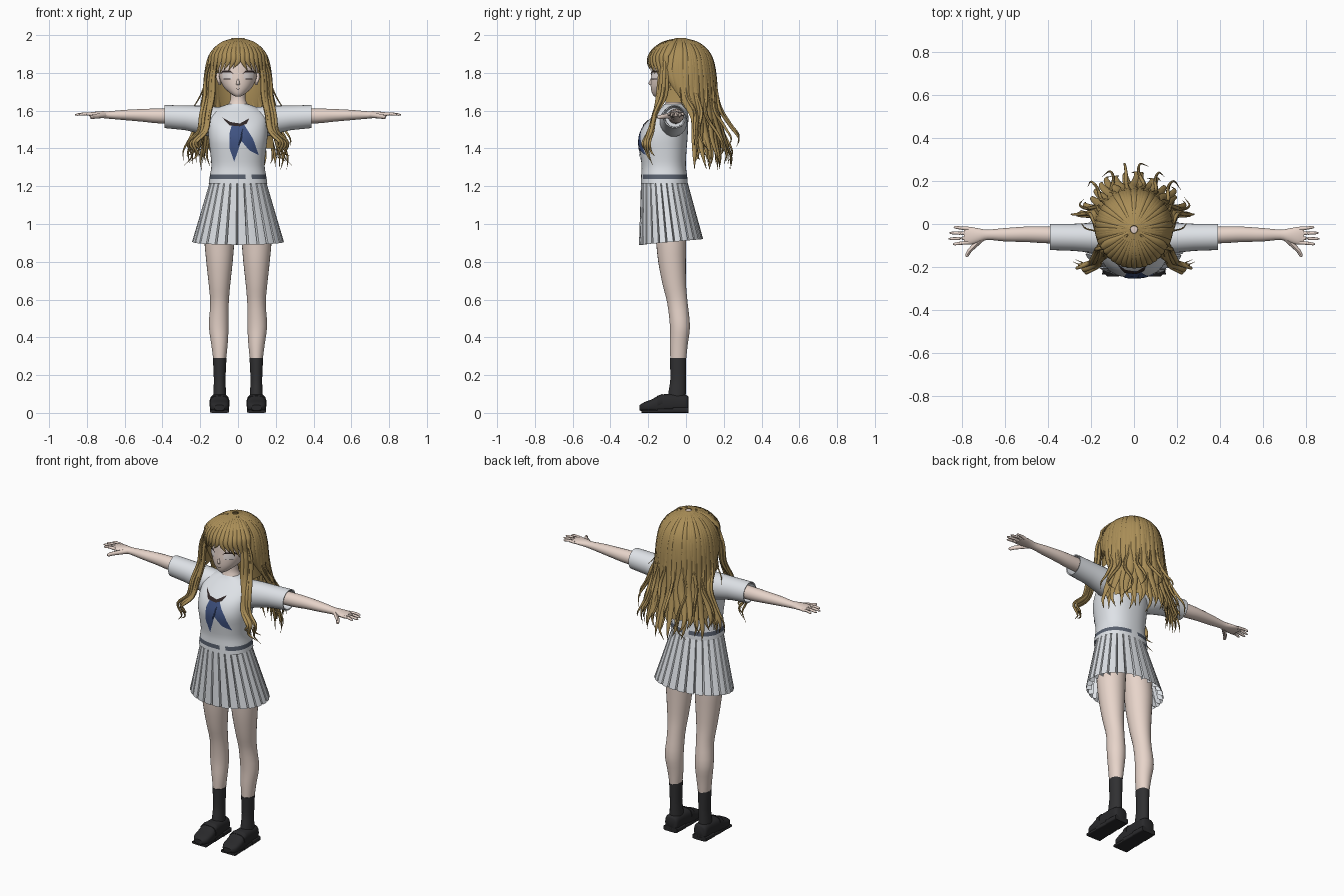
import bpy, bmesh, math, random
from mathutils import Vector
from mathutils.bvhtree import BVHTree

random.seed(4)
cube = bpy.data.objects.get("Cube")
if cube:
    bpy.data.objects.remove(cube)
made = []


def material(name, rgb):
    m = bpy.data.materials.new(name)
    m.use_nodes = True
    m.diffuse_color = (*rgb, 1)
    bsdf = m.node_tree.nodes["Principled BSDF"]
    bsdf.inputs["Base Color"].default_value = (*rgb, 1)
    bsdf.inputs["Roughness"].default_value = 0.8
    return m


skin = material("skin", (0.80, 0.66, 0.59))
blond = material("dark blond hair", (0.40, 0.27, 0.095))
white = material("white cloth", (0.77, 0.80, 0.84))
slate = material("slate band", (0.10, 0.12, 0.16))
blue = material("blue scarf", (0.05, 0.085, 0.22))
sock_black = material("sock charcoal", (0.03, 0.03, 0.032))
shoe_black = material("shoe black", (0.022, 0.022, 0.024))
lash_dark = material("lash dark", (0.03, 0.02, 0.02))
eye_pale = material("eye pale", (0.85, 0.78, 0.76))


def finish(name, bm, *mats, mirror=False):
    bmesh.ops.recalc_face_normals(bm, faces=bm.faces)
    me = bpy.data.meshes.new(name)
    bm.to_mesh(me)
    bm.free()
    for m in mats:
        me.materials.append(m)
    ob = bpy.data.objects.new(name, me)
    bpy.context.collection.objects.link(ob)
    if mirror:
        ob.modifiers.new("Mirror", "MIRROR")
    made.append(ob)
    return ob


def spline(pts, n):
    """Smooth curve through points of any dimension."""
    p = [Vector(q) for q in pts]
    p = [p[0] * 2 - p[1]] + p + [p[-1] * 2 - p[-2]]
    out = []
    for a, b, c, d in zip(p, p[1:], p[2:], p[3:]):
        for i in range(n):
            t = i / n
            out.append(0.5 * (b * 2 + (c - a) * t + (a * 2 - b * 5 + c * 4 - d) * t * t
                              + (b * 3 - a - c * 3 + d) * t ** 3))
    return out + [p[-2]]


def skin_rings(bm, rings, caps=True):
    vs = [[bm.verts.new(co) for co in r] for r in rings]
    n = len(vs[0])
    for a, b in zip(vs, vs[1:]):
        for i in range(n):
            j = (i + 1) % n
            bm.faces.new((a[i], a[j], b[j], b[i]))
    if caps:
        bm.faces.new(vs[0])
        bm.faces.new(vs[-1])


def loft(bm, rings, axis="z", seg=28, power=2.0, smooth=3, caps=True):
    """Rings are (position, centre 1, centre 2, radius 1, radius 2) along an axis."""
    out = []
    for k, c1, c2, r1, r2 in (spline(rings, smooth) if smooth else rings):
        ring = []
        for i in range(seg):
            a = math.tau * i / seg
            c, s = math.cos(a), math.sin(a)
            u = c1 + r1 * math.copysign(abs(c) ** (2 / power), c)
            v = c2 + r2 * math.copysign(abs(s) ** (2 / power), s)
            ring.append({"z": (u, v, k), "x": (k, u, v), "y": (u, k, v)}[axis])
        out.append(ring)
    skin_rings(bm, out, caps)


def part(name, rings, mat, mirror=False, **kw):
    bm = bmesh.new()
    loft(bm, rings, **kw)
    return finish(name, bm, mat, mirror=mirror)


def tube(bm, pts, width, thick, taper, n=4, seg=8):
    """Flattened tapering tube whose flat side faces away from the head axis."""
    path = spline(pts, n)
    rings = []
    for i, p in enumerate(path):
        t = (path[min(i + 1, len(path) - 1)] - path[max(i - 1, 0)]).normalized()
        o = p - Vector((0, -0.04, min(p.z, 1.8)))
        w = t.cross(o).normalized()
        m = w.cross(t)
        f = taper(i / (len(path) - 1))
        rings.append([p + w * (width * f * math.cos(math.tau * j / seg))
                      + m * (thick * f * math.sin(math.tau * j / seg)) for j in range(seg)])
    skin_rings(bm, rings)


def decal(name, outline, target, mat, mirror=False, lift=0.004):
    """Thin plate projected from the front on to a body part."""
    me = target.data
    tree = BVHTree.FromPolygons([v.co for v in me.vertices], [p.vertices[:] for p in me.polygons])
    bm = bmesh.new()
    bm.faces.new([bm.verts.new((x, 0, z)) for x, z in outline])
    bmesh.ops.triangulate(bm, faces=bm.faces)
    bmesh.ops.subdivide_edges(bm, edges=bm.edges, cuts=3, use_grid_fill=True)
    for v in bm.verts:
        hit = tree.ray_cast(Vector((v.co.x, -1, v.co.z)), Vector((0, 1, 0)))[0]
        v.co.y = (hit.y if hit else -0.15) - lift
    return finish(name, bm, mat, mirror=mirror)


# Legs, socks and shoes
part("legs", [(0.26, .097, -.042, .031, .040), (0.36, .098, -.038, .043, .047),
              (0.46, .102, -.032, .052, .053), (0.58, .098, -.045, .049, .054),
              (0.68, .098, -.062, .057, .062), (0.80, .098, -.074, .070, .073),
              (0.92, .098, -.08, .080, .080), (1.05, .09, -.09, .085, .085)], skin, True)
part("socks", [(0.06, .097, -.05, .036, .048), (0.12, .097, -.046, .033, .045),
               (0.18, .097, -.042, .031, .041), (0.29, .097, -.042, .036, .043)], sock_black, True)
bm = bmesh.new()
loft(bm, [(0.012, .098, .05, .028, .036), (0, .098, .05, .042, .044), (-.05, .098, .052, .044, .048),
          (-.10, .098, .05, .047, .05), (-.14, .098, .045, .05, .049), (-.18, .098, .038, .052, .034),
          (-.22, .098, .032, .047, .025), (-.245, .098, .027, .026, .015)], axis="y", power=2.8)
for y0, y1, h in ((.012, -.07, .026), (-.07, -.15, .02), (-.15, -.235, .012)):
    loft(bm, [(y0, .098, h / 2 + .002, .046, h / 2 + .002), (y1, .098, h / 2 + .002, .05, h / 2 + .002)],
         axis="y", power=6, smooth=0)
loft(bm, [(-.125, .098, .062, .05, .038), (-.15, .098, .055, .053, .036)], axis="y", smooth=0, power=2.8)
for v in bm.verts:
    v.co.z = max(v.co.z, 0)
finish("shoes", bm, shoe_black, mirror=True)

# Pleated skirt, open underneath
bm = bmesh.new()
pleats, rings = 26, []
for s in (0, .15, .5, 1):
    ring = []
    for i in range(pleats):
        for t, d in ((0, 0), (.4, .01), (.8, 0), (.92, -.14)):
            a = math.tau * (i + t) / pleats - math.pi / 2
            f = 1 + d * (.25 + .75 * s)
            rx, ry, cy = .147 + .094 * s, .122 + .047 * s, -.116 + .037 * s
            back = .5 + .5 * math.sin(a)
            ring.append((rx * f * math.cos(a), cy + ry * f * math.sin(a), 1.23 - s * (.34 - .03 * back)))
    rings.append(ring)
skin_rings(bm, rings, False)
finish("pleated_skirt", bm, white)

# Blouse with a band above the hem
bm = bmesh.new()
loft(bm, [(1.215, 0, -.115, .155, .124), (1.238, 0, -.115, .152, .123), (1.262, 0, -.116, .148, .121),
          (1.31, 0, -.118, .141, .117), (1.38, 0, -.121, .147, .123), (1.45, 0, -.121, .155, .129),
          (1.52, 0, -.107, .157, .118), (1.575, 0, -.08, .15, .092), (1.615, 0, -.065, .105, .065),
          (1.635, 0, -.065, .052, .05)], seg=56, power=2.3, caps=False)
for f in bm.faces:
    c = f.calc_center_median()
    gap = c.y < -.1 and .035 < c.x < .075 or c.y > -.05 and abs(c.x) < .012
    f.material_index = int(1.238 < c.z < 1.262 and not gap)
blouse = finish("blouse", bm, white, slate)
part("sleeves", [(.07, -.065, 1.545, .065, .07), (.15, -.066, 1.543, .073, .081),
                 (.20, -.064, 1.552, .069, .074), (.28, -.062, 1.562, .063, .065),
                 (.39, -.06, 1.569, .061, .061), (.388, -.06, 1.569, .055, .055),
                 (.28, -.06, 1.565, .05, .05)], white, True, axis="x", smooth=0)

# Scarf on the chest
decal("scarf", [(-.03, 1.535), (.03, 1.53), (.08, 1.45), (.11, 1.365), (.06, 1.39), (.018, 1.44),
                (-.005, 1.40), (-.02, 1.33), (-.045, 1.40), (-.03, 1.46), (-.045, 1.48)], blouse, blue)
decal("scarf_edge", [(-.085, 1.565), (-.04, 1.54), (.01, 1.532), (.06, 1.56), (.045, 1.53),
                     (.01, 1.517), (-.045, 1.522)], blouse, lash_dark, lift=.006)

# Arms, hands and fingers
bm = bmesh.new()
loft(bm, [(.27, -.055, 1.57, .04, .04), (.42, -.05, 1.572, .039, .039), (.5, -.048, 1.575, .036, .034),
          (.6, -.05, 1.577, .031, .027), (.68, -.05, 1.577, .024, .02), (.72, -.053, 1.579, .032, .018),
          (.76, -.055, 1.58, .041, .014), (.79, -.055, 1.58, .038, .009)], axis="x", seg=20)
blunt = lambda s: (1 - .35 * s) * (1 if s < .95 else .5)
for y, tip in ((-.086, .842), (-.066, .862), (-.044, .858), (-.022, .838)):
    spread = y + (y + .054) * .25
    tube(bm, [(.77, y, 1.58), (.81, (y + spread) / 2, 1.583), (tip, spread, 1.578)], .0095, .0095, blunt)
tube(bm, [(.70, -.062, 1.577), (.74, -.10, 1.572), (.765, -.125, 1.568), (.78, -.152, 1.565)],
     .015, .013, blunt)
finish("arms", bm, skin, mirror=True)

# Neck and head
part("neck", [(1.59, 0, -.07, .075, .055), (1.635, 0, -.065, .05, .046), (1.67, 0, -.065, .039, .039),
              (1.74, 0, -.07, .04, .04)], skin)
head = part("head", [(1.674, 0, -.15, .012, .016), (1.688, 0, -.138, .036, .04), (1.72, 0, -.108, .072, .078),
                     (1.76, 0, -.088, .094, .099), (1.80, 0, -.078, .102, .106), (1.86, 0, -.07, .102, .108),
                     (1.92, 0, -.06, .088, .095), (1.96, 0, -.05, .05, .055)], skin, seg=40)
part("nose", [(1.735, 0, -.178, .011, .012), (1.746, 0, -.184, .009, .014), (1.775, 0, -.178, .004, .006)], skin)
part("ears", [(1.735, .095, -.06, .006, .012), (1.77, .105, -.05, .01, .022),
              (1.80, .105, -.045, .008, .018)], skin, True)
decal("eyes", [(.033, 1.768), (.078, 1.768), (.084, 1.785), (.078, 1.803), (.04, 1.803), (.029, 1.785)],
      head, eye_pale, True)
decal("upper_lashes", [(.022, 1.792), (.038, 1.803), (.078, 1.803), (.094, 1.792), (.082, 1.813),
                       (.04, 1.813)], head, lash_dark, True, .006)
decal("lower_lashes", [(.04, 1.766), (.076, 1.766), (.076, 1.769), (.04, 1.769)], head, lash_dark, True, .006)
decal("mouth", [(-.016, 1.718), (0, 1.715), (.016, 1.718), (0, 1.711)], head, lash_dark)

# Hair shell, cut away around the face and shoulders
bm = bmesh.new()
loft(bm, [(1.985, 0, -.025, .02, .02), (1.955, 0, -.025, .09, .095), (1.89, 0, -.025, .143, .15),
          (1.79, 0, -.025, .162, .165), (1.68, 0, -.025, .165, .165), (1.57, 0, -.025, .18, .18),
          (1.46, 0, -.02, .2, .195), (1.40, 0, -.02, .205, .2)], seg=48, caps=False)
cut = []
for f in bm.faces:
    c = f.calc_center_median()
    if c.z < 1.87 and c.y < -.1 or c.z < 1.66 and c.y < .05:
        cut.append(f)
bmesh.ops.delete(bm, geom=cut, context="FACES")
finish("hair_shell", bm, blond)

# Long back and side locks
fall = [(.1, 1.983), (.55, 1.953), (.87, 1.89), (1, 1.79), (1.05, 1.68), (1.14, 1.57),
        (1.32, 1.46), (1.48, 1.38), (1.46, 1.32)]
strand = lambda s: min(1, .2 + 2.4 * s) * max(.04, 1 - s ** 3.5)


def head_point(angle, r, z):
    return Vector((.168 * r * math.cos(angle), -.025 + .175 * r * math.sin(angle), z))


def long_lock(bm, degrees, length, flare, width, sway):
    pts = []
    for k, (r, z) in enumerate(fall):
        if z < 1.7:
            r = 1 + (r - 1) * flare
            z = 1.7 - (1.7 - z) * length
        a = math.radians(degrees + (sway * math.sin(k * 1.7) if k > 4 else 0))
        p = head_point(a, r, z)
        if z < 1.7:
            p.y = max(p.y, min(.045, -.025 + (1.7 - z) * .7))
        pts.append(p)
    tube(bm, pts, width, .012, strand)


bm = bmesh.new()
for i in range(25):
    long_lock(bm, -18 + 216 * i / 24, random.uniform(.85, 1.1), random.uniform(.85, 1.25), .026,
              random.uniform(-5, 5))
for i in range(15):
    long_lock(bm, -5 + 190 * i / 14, random.uniform(.9, 1.1), random.uniform(.3, .7), .024,
              random.uniform(-6, 6))
for i in range(10):
    long_lock(bm, 8 + 164 * i / 9, random.uniform(.7, 1.0), random.uniform(1.3, 1.6), .012,
              random.uniform(-8, 8))
finish("long_hair", bm, blond)

# Wavy locks falling in front of the shoulders
bm = bmesh.new()
for dx, dy, drop, w in ((0, 0, 0, .02), (.018, .02, .03, .018), (-.012, -.012, .05, .014), (.03, .01, -.02, .012)):
    tube(bm, [(.03, -.05, 1.983), (.10 + dx / 2, -.115 + dy, 1.92), (.138 + dx, -.125 + dy, 1.80),
              (.145 + dx, -.135 + dy, 1.68), (.165 + dx, -.165, 1.58), (.18 + dx, -.19 + dy / 2, 1.49),
              (.235 + dx, -.215 + dy, 1.43), (.215 + dx, -.205 + dy, 1.37 + drop / 2),
              (.255 + dx, -.185 + dy, 1.33 + drop)], w, .012, strand)
tube(bm, [(.16, -.04, 1.80), (.19, -.03, 1.70), (.225, -.02, 1.635), (.25, .01, 1.60)], .004, .004, strand)
finish("front_locks", bm, blond, mirror=True)

# Fringe parted near the middle
bm = bmesh.new()
for i in range(15):
    t = -1 + i / 7
    a = math.radians(-90 + 62 * t)
    sweep = a + math.radians(9 if t > .05 else -9)
    tip = 1.815 - .11 * t * t + (.01 if i % 2 else 0)
    tube(bm, [head_point(a, .1, 1.983), head_point(a, .55, 1.958), head_point(a, .88, 1.91),
              head_point(a, 1.0, 1.865), head_point(sweep, .98, tip)],
         .021, .011, lambda s: min(1, .2 + 2 * s) * max(.05, 1 - s ** 4))
finish("fringe", bm, blond)

# Smooth shading with crisp pleats and edges
bpy.ops.object.select_all(action="DESELECT")
for ob in made:
    ob.select_set(True)
bpy.context.view_layer.objects.active = made[0]
bpy.ops.object.shade_smooth_by_angle(angle=math.radians(45))
